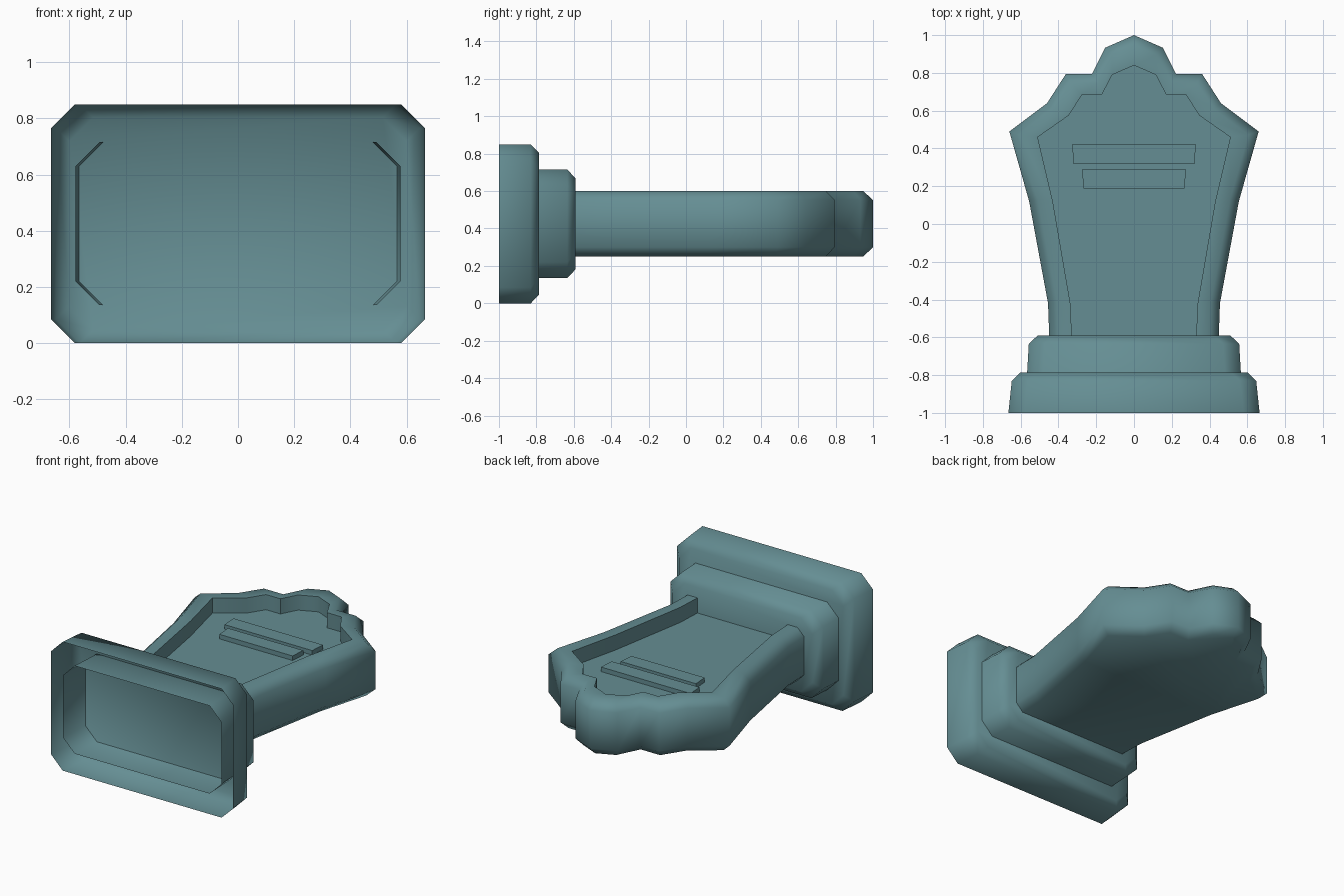
import bpy, bmesh, math
from mathutils import Vector

if "Cube" in bpy.data.objects:
    bpy.data.objects.remove(bpy.data.objects["Cube"])

stone_mat = bpy.data.materials.new("weathered teal stone")
stone_mat.diffuse_color = (0.130, 0.270, 0.293, 1)
stone_mat.use_nodes = True
stone_mat.node_tree.nodes["Principled BSDF"].inputs["Base Color"].default_value = stone_mat.diffuse_color


def loft(name, rings, cap_start, cap_end, closed=True):
    """Skin a list of equal-length point rings, optionally capping the ends."""
    bm = bmesh.new()
    vs = [[bm.verts.new(p) for p in r] for r in rings]
    n = len(vs[0])
    for a, b in zip(vs, vs[1:]):
        for i in range(n if closed else n - 1):
            j = (i + 1) % n
            bm.faces.new((a[i], a[j], b[j], b[i]))
    if cap_start:
        bm.faces.new(vs[0][::-1])
    if cap_end:
        bm.faces.new(vs[-1])
    bmesh.ops.recalc_face_normals(bm, faces=bm.faces)
    me = bpy.data.meshes.new(name)
    bm.to_mesh(me)
    bm.free()
    me.materials.append(stone_mat)
    ob = bpy.data.objects.new(name, me)
    bpy.context.collection.objects.link(ob)
    bpy.ops.object.select_all(action='DESELECT')
    ob.select_set(True)
    bpy.context.view_layer.objects.active = ob
    bpy.ops.object.shade_smooth_by_angle(angle=math.radians(58))
    return ob


def octagon(y, hx, hz, c=0.085, zc=0.425):
    """Rectangle with cut corners, standing across the y axis."""
    pts = [(hx, hz - c), (hx - c, hz), (c - hx, hz), (-hx, hz - c),
           (-hx, c - hz), (c - hx, -hz), (hx - c, -hz), (hx, c - hz)]
    return [(x, y, zc + z) for x, z in pts]


# Stepped base: two hollow tiers, open underneath (towards -y)
loft("base_lower_tier", [octagon(-1, .665, .425), octagon(-.83, .647, .425),
                         octagon(-.785, .60, .378)], False, True)
loft("base_upper_tier", [octagon(-1, .578, .29), octagon(-.635, .557, .29),
                         octagon(-.59, .51, .243)], False, True)


def mirror(half):
    """Half outline, base to apex, mirrored into a full outline."""
    return half + [(-x, y) for x, y in half[-2::-1]]


def inset(pts, d):
    """Move an open outline inwards by d with mitred corners."""
    out = []
    for i, p in enumerate(pts):
        p = Vector(p)
        normals = []
        for a, b in ((i - 1, i), (i, i + 1)):
            if a >= 0 and b < len(pts):
                e = (Vector(pts[b]) - Vector(pts[a])).normalized()
                normals.append(Vector((-e.y, e.x)))
        if len(normals) == 1:
            out.append((p.x + math.copysign(d, -p.x), p.y))
        else:
            m = normals[0] + normals[1]
            out.append(tuple(p + m * (d / (1 + normals[0].dot(normals[1])))))
    return out


def at(pts, z):
    return [(x, y, z) for x, y in pts]


# Headstone slab with bevelled edges and a sunken front panel
outer = mirror([(.448, -.62), (.455, -.42), (.555, .12), (.66, .49), (.46, .64),
                (.36, .795), (.222, .795), (.153, .933), (0, 1)])
panel = mirror([(.328, -.62), (.337, -.42), (.43, .12), (.51, .46), (.345, .575),
                (.275, .685), (.17, .685), (.115, .79), (0, .84)])
edge = inset(outer, .048)
loft("headstone", [at(edge, .25), at(outer, .30), at(outer, .552), at(edge, .60),
                   at(panel, .60), at(panel, .50)], True, True, closed=False)

# Two raised blank plates on the sunken panel
for name, y0, y1, w0, w1 in (("upper_plate", .317, .42, .32, .327),
                             ("lower_plate", .187, .288, .267, .275)):
    quad = [(-w0, y0), (w0, y0), (w1, y1), (-w1, y1)]
    loft(name, [at(quad, .495), at(quad, .53)], True, True)
